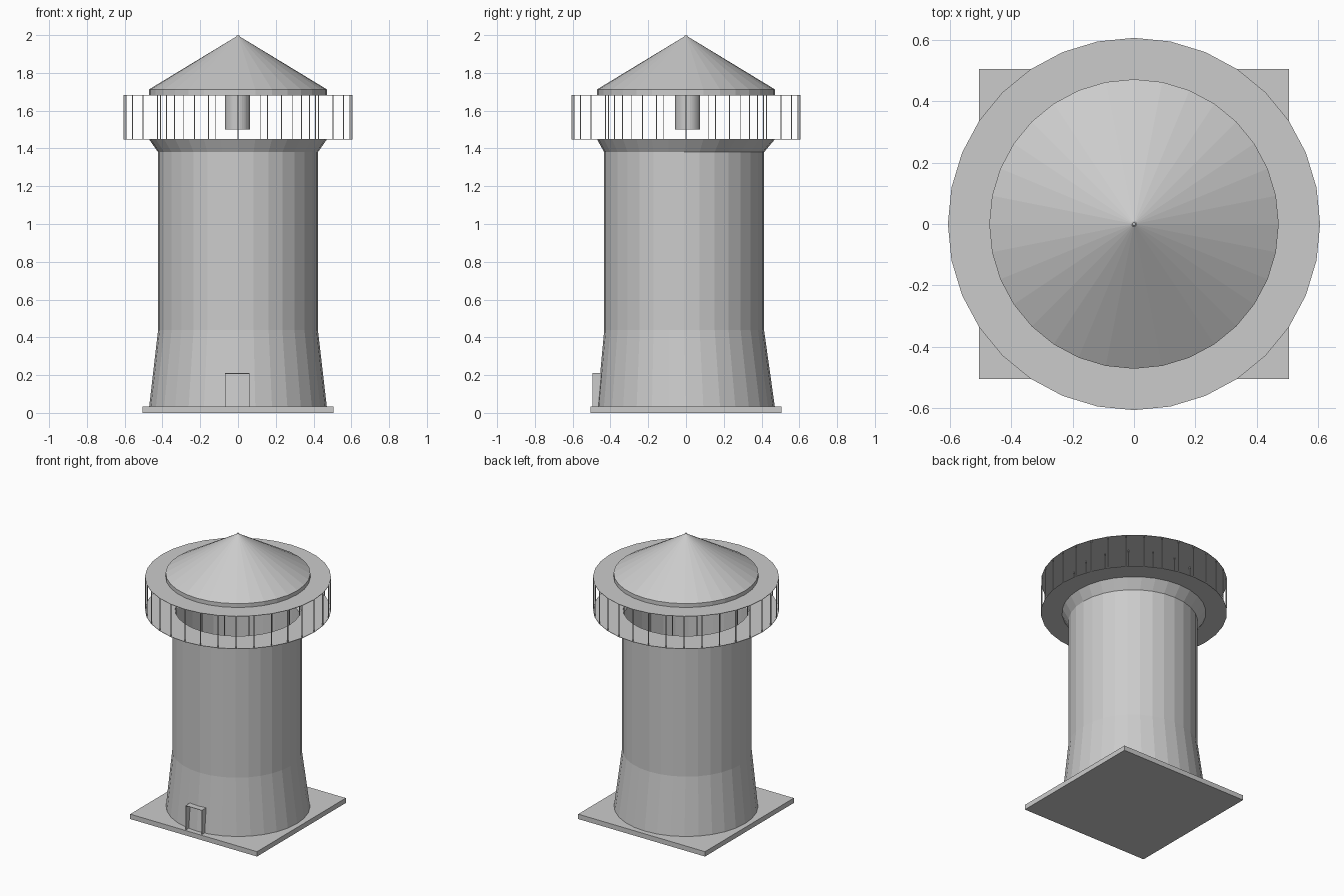
import bpy, bmesh
from math import sin, cos, pi

if "Cube" in bpy.data.objects:
    bpy.data.objects.remove(bpy.data.objects["Cube"])

SEG = 32


def finish(name, bm, fix_normals=True):
    if fix_normals:
        bmesh.ops.recalc_face_normals(bm, faces=bm.faces[:])
    mesh = bpy.data.meshes.new(name)
    bm.to_mesh(mesh)
    bm.free()
    obj = bpy.data.objects.new(name, mesh)
    bpy.context.collection.objects.link(obj)
    return obj


def add_box(bm, x0, x1, y0, y1, z0, z1):
    verts = bmesh.ops.create_cube(bm, size=1)["verts"]
    for v in verts:
        v.co.x = x0 if v.co.x < 0 else x1
        v.co.y = y0 if v.co.y < 0 else y1
        v.co.z = z0 if v.co.z < 0 else z1
    return verts


def lathe(name, profile, cap_start=False, cap_end=False, seg=SEG, cx=0.0):
    """Profile entries are (radius, z, y offset)."""
    bm = bmesh.new()
    rings = []
    for r, z, oy in profile:
        rings.append([bm.verts.new((cx + r * cos(2 * pi * i / seg),
                                    oy + r * sin(2 * pi * i / seg), z))
                      for i in range(seg)])
    for a, b in zip(rings, rings[1:]):
        for i in range(seg):
            j = (i + 1) % seg
            bm.faces.new((a[i], a[j], b[j], b[i]))
    if cap_start:
        bm.faces.new(rings[0][::-1])
    if cap_end:
        bm.faces.new(rings[-1])
    return finish(name, bm, cap_start or cap_end)


def posts(name, count, radius, width, z0, z1):
    bm = bmesh.new()
    h = width / 2
    for i in range(count):
        a = 2 * pi * i / count
        x, y = radius * cos(a), radius * sin(a)
        add_box(bm, x - h, x + h, y - h, y + h, z0, z1)
    return finish(name, bm)


# square plinth
bm = bmesh.new()
add_box(bm, -0.505, 0.505, -0.505, 0.505, 0, 0.035)
finish("base_plate", bm)

# tower shell: tapered foot, straight shaft, flared collar, open top
lathe("tower", [(0.47, 0.035, 0), (0.423, 0.44, -0.01),
                (0.423, 1.38, -0.01), (0.472, 1.45, 0)])

# gallery floor and the ring above it
lathe("gallery_floor", [(0.607, 1.447, 0), (0.607, 1.45, 0), (0.41, 1.45, 0),
                        (0.41, 1.447, 0), (0.607, 1.447, 0)])
lathe("upper_ring", [(0.607, 1.681, 0), (0.607, 1.684, 0), (0.41, 1.684, 0),
                     (0.41, 1.681, 0), (0.607, 1.681, 0)])

# outer railing bars and inner lantern posts
posts("railing_bars", 32, 0.604, 0.005, 1.45, 1.682)
posts("lantern_posts", 16, 0.41, 0.005, 1.45, 1.682)

# lamp hanging below the roof
lamp = lathe("lamp", [(0.066, 1.5, 0.008), (0.066, 1.684, 0.008)], True, True, cx=-0.003)

# conical roof with a short rim
lathe("roof", [(0.472, 1.684, 0), (0.472, 1.712, 0), (0.01, 1.992, 0), (0.005, 2.0, 0)],
      True, True)

# doorway: thin open-fronted surround
bm = bmesh.new()
t = 0.003
add_box(bm, -0.07, -0.07 + t, -0.496, -0.44, 0.035, 0.21)
add_box(bm, 0.06 - t, 0.06, -0.496, -0.44, 0.035, 0.21)
add_box(bm, -0.07, 0.06, -0.496, -0.44, 0.21 - t, 0.21)
finish("door_surround", bm)
